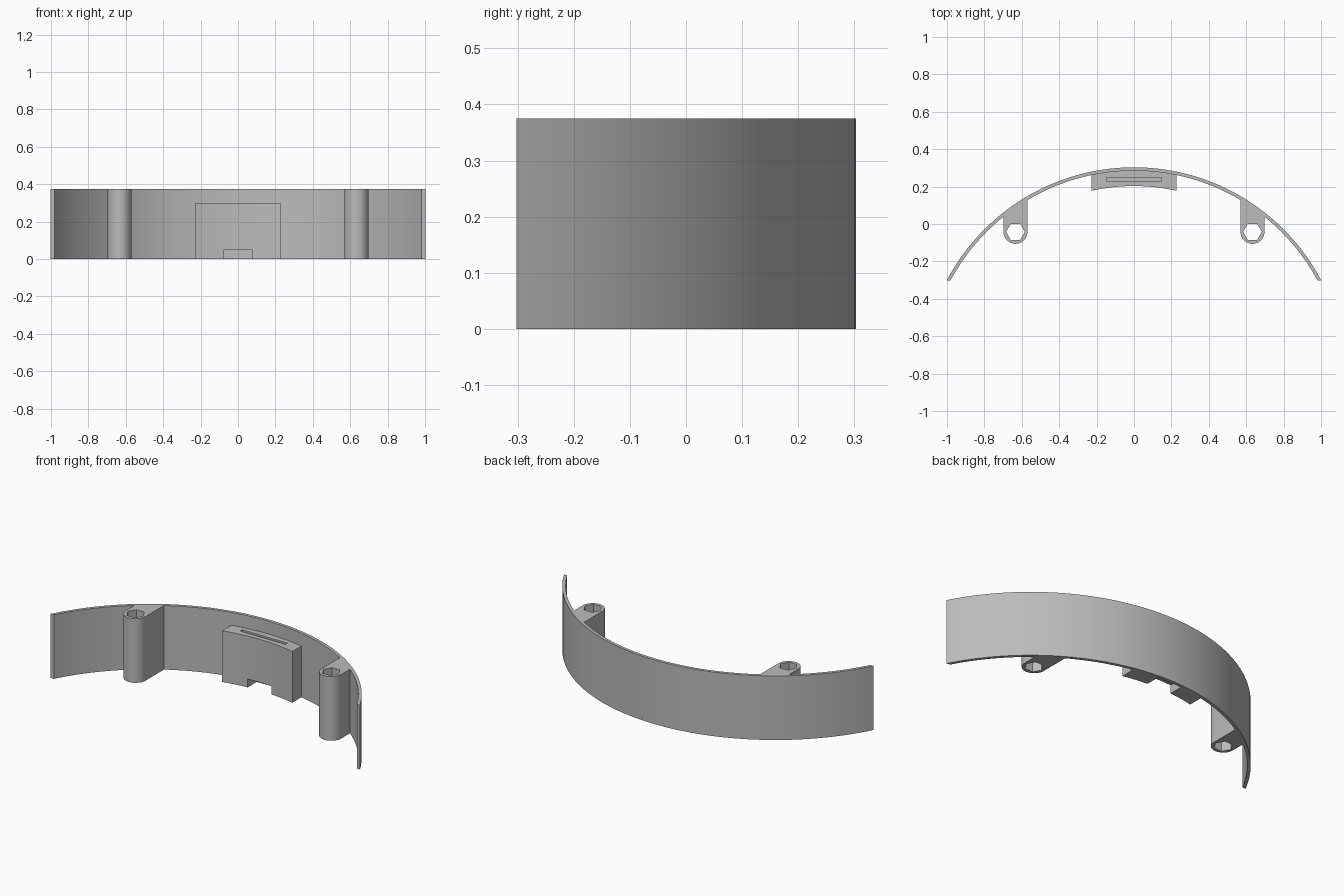
import bpy, bmesh, math

if "Cube" in bpy.data.objects:
    bpy.data.objects.remove(bpy.data.objects["Cube"])

H = 0.375                 # band height
CY = -0.828               # centre of all the concentric arcs
R_OUT, R_IN, R_BLOCK = 1.131, 1.113, 1.031

grey = bpy.data.materials.new("mid_grey")
grey.diffuse_color = (0.5, 0.5, 0.5, 1)
grey.use_nodes = True
grey.node_tree.nodes["Principled BSDF"].inputs["Base Color"].default_value = grey.diffuse_color


def arc_y(x, r):
    return CY + math.sqrt(r * r - x * x)


def arc(r, x0, x1, n):
    """Points along a concentric arc from x0 to x1, evenly spaced by angle."""
    a0, a1 = math.asin(x0 / r), math.asin(x1 / r)
    angles = [a0 + (a1 - a0) * i / n for i in range(n + 1)]
    return [(r * math.sin(a), CY + r * math.cos(a)) for a in angles]


def prism(name, outline, z0, z1):
    """Extrude a flat outline upward."""
    bm = bmesh.new()
    face = bm.faces.new([bm.verts.new((x, y, z0)) for x, y in outline])
    top = bmesh.ops.extrude_face_region(bm, geom=[face])
    verts = [g for g in top["geom"] if isinstance(g, bmesh.types.BMVert)]
    bmesh.ops.translate(bm, vec=(0, 0, z1 - z0), verts=verts)
    bmesh.ops.recalc_face_normals(bm, faces=bm.faces)
    mesh = bpy.data.meshes.new(name)
    bm.to_mesh(mesh)
    bm.free()
    mesh.materials.append(grey)
    obj = bpy.data.objects.new(name, mesh)
    bpy.context.collection.objects.link(obj)
    return obj


def rect(x, y0, y1):
    return [(-x, y0), (x, y0), (x, y1), (-x, y1)]


def cut(obj, cutter):
    mod = obj.modifiers.new(cutter.name, 'BOOLEAN')
    mod.operation, mod.solver, mod.object = 'DIFFERENCE', 'EXACT', cutter
    bpy.context.view_layer.objects.active = obj
    bpy.ops.object.modifier_apply(modifier=mod.name)
    bpy.data.objects.remove(cutter)


def smooth(obj):
    bpy.ops.object.select_all(action='DESELECT')
    obj.select_set(True)
    bpy.context.view_layer.objects.active = obj
    bpy.ops.object.shade_smooth_by_angle(angle=math.radians(25))


# Thin curved band with ends trimmed flat at the front
end_y = -0.302
x_out = math.sqrt(R_OUT ** 2 - (end_y - CY) ** 2)
x_in = math.sqrt(R_IN ** 2 - (end_y - CY) ** 2)
smooth(prism("curved_band", arc(R_OUT, -x_out, x_out, 72) + arc(R_IN, x_in, -x_in, 72), 0, H))

# Two round-nosed bosses with hexagonal through holes
BX, BY, BR = 0.6335, -0.042, 0.064
for side, name in ((-1, "left_boss"), (1, "right_boss")):
    cx = side * BX
    nose = [(cx + BR * math.cos(a), BY + BR * math.sin(a))
            for a in (math.pi + math.pi * i / 20 for i in range(21))]
    boss = prism(name, nose + arc(R_IN + 0.002, cx + BR, cx - BR, 8), 0, H)
    hexagon = [(cx + 0.05 * math.cos(math.pi * i / 3), BY + 0.05 * math.sin(math.pi * i / 3))
               for i in range(6)]
    cut(boss, prism("hex_cutter", hexagon, -0.1, H + 0.1))
    smooth(boss)

# Central block with a concave front, a top slot and a bottom notch
block = prism("centre_block",
              arc(R_BLOCK, -0.227, 0.227, 16) + arc(R_IN + 0.002, 0.227, -0.227, 16), 0, 0.3)
cut(block, prism("slot_cutter", rect(0.147, 0.231, 0.249), 0.065, 0.4))
cut(block, prism("notch_cutter", rect(0.077, 0.1, 0.4), -0.1, 0.048))
smooth(block)
